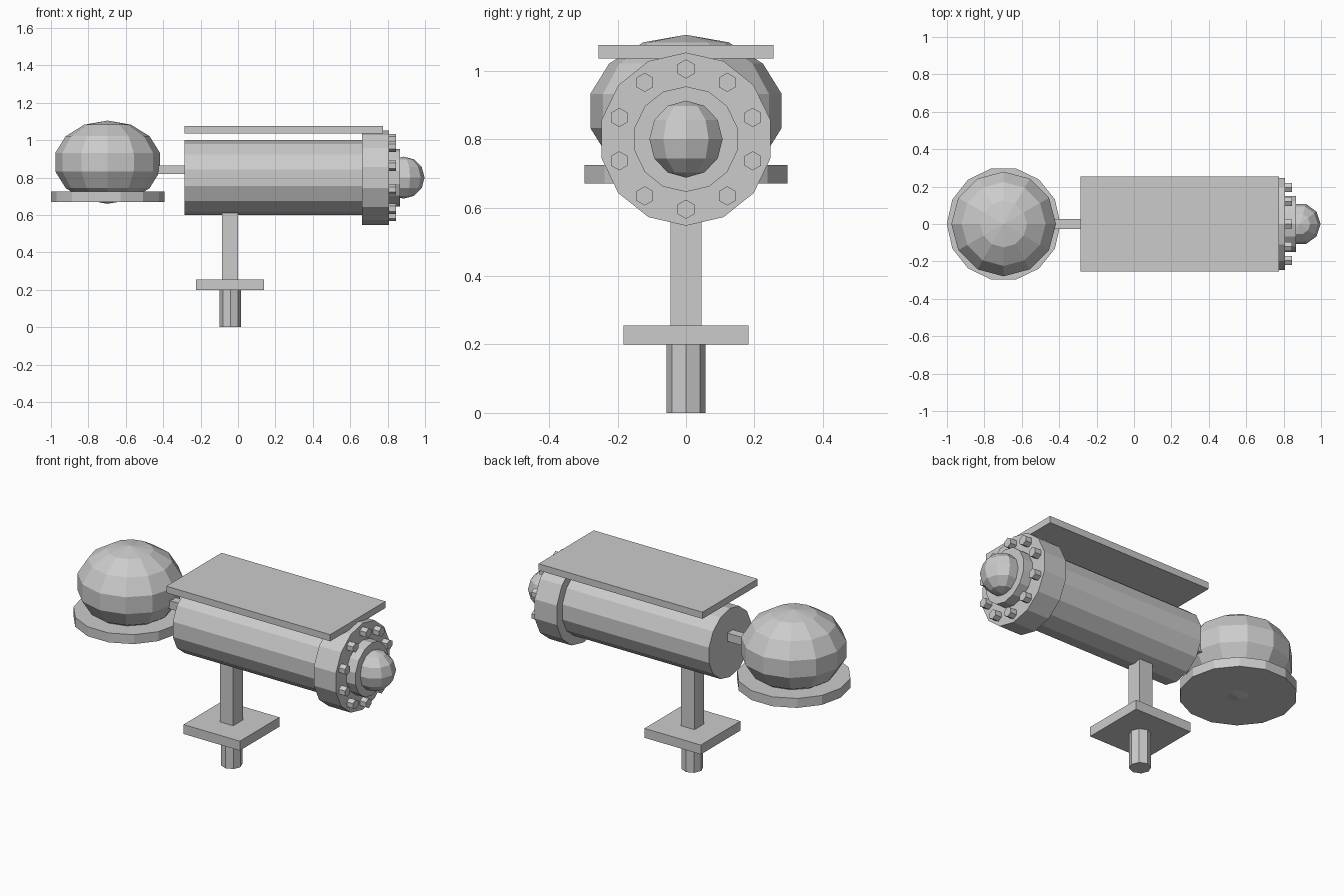
import bpy, bmesh
from math import sin, cos, pi
from mathutils import Vector

if "Cube" in bpy.data.objects:
    bpy.data.objects.remove(bpy.data.objects["Cube"])


def finish(name, bm):
    bmesh.ops.remove_doubles(bm, verts=bm.verts, dist=1e-5)
    bmesh.ops.recalc_face_normals(bm, faces=bm.faces)
    mesh = bpy.data.meshes.new(name)
    bm.to_mesh(mesh)
    bm.free()
    obj = bpy.data.objects.new(name, mesh)
    bpy.context.collection.objects.link(obj)
    return obj


def lathe(name, profile, sides, center, axis='Z'):
    """Spin (radius, height) points; the first corner lies on +x (Z axis) or +z (X axis)."""
    bm = bmesh.new()
    rings = []
    for r, h in profile:
        ring = []
        for i in range(sides):
            a = 2 * pi * i / sides
            p = (r * cos(a), r * sin(a), h) if axis == 'Z' else (h, r * sin(a), r * cos(a))
            ring.append(bm.verts.new(Vector(center) + Vector(p)))
        rings.append(ring)
    for lo, hi in zip(rings, rings[1:]):
        for i in range(sides):
            j = (i + 1) % sides
            bm.faces.new((lo[i], lo[j], hi[j], hi[i]))
    for r, ring in ((profile[0][0], rings[0]), (profile[-1][0], rings[-1])):
        if r > 0:
            bm.faces.new(ring)
    return finish(name, bm)


def ball(name, radius, height, sides, rings, center):
    pts = [(radius * sin(pi * k / rings), -height * cos(pi * k / rings)) for k in range(rings + 1)]
    pts[0], pts[-1] = (0, -height), (0, height)
    return lathe(name, pts, sides, center)


def box(name, lo, hi):
    bm = bmesh.new()
    bmesh.ops.create_cube(bm, size=1)
    for v in bm.verts:
        v.co = [(a + b) / 2 + c * (b - a) for a, b, c in zip(lo, hi, v.co)]
    return finish(name, bm)


def x_cylinder(name, radius, x0, x1, sides=14, y=0, z=0.8):
    return lathe(name, [(radius, x0), (radius, x1)], sides, (0, y, z), 'X')


# Rear globe on its round tray, with connecting arm
ball("rear_globe", 0.287, 0.2225, 12, 7, (-0.697, 0, 0.8825))
lathe("globe_tray", [(0.304, 0.67), (0.304, 0.725)], 14, (-0.697, 0, 0))
box("connecting_arm", (-0.55, -0.026, 0.818), (-0.25, 0.026, 0.866))

# Barrel, front collar and stepped end cap
x_cylinder("barrel", 0.2, -0.285, 0.68)
x_cylinder("front_collar", 0.253, 0.663, 0.806)
x_cylinder("end_cap", 0.154, 0.79, 0.865)
ball("nose_dome", 0.1125, 0.1125, 10, 6, (0.885, 0, 0.8))

# Ring of hexagonal bolts
for i in range(10):
    a = 2 * pi * i / 10
    x_cylinder(f"bolt_{i + 1}", 0.028, 0.79, 0.845, 6, 0.205 * sin(a), 0.8 + 0.205 * cos(a))

# Flat roof plate
box("roof_plate", (-0.285, -0.255, 1.036), (0.775, 0.255, 1.075))

# Post, square foot plate and ground peg
box("post", (-0.086, -0.045, 0.24), (0, 0.045, 0.63))
box("foot_plate", (-0.224, -0.183, 0.2), (0.14, 0.183, 0.255))
lathe("ground_peg", [(0.057, 0), (0.057, 0.21)], 8, (-0.041, 0, 0))
